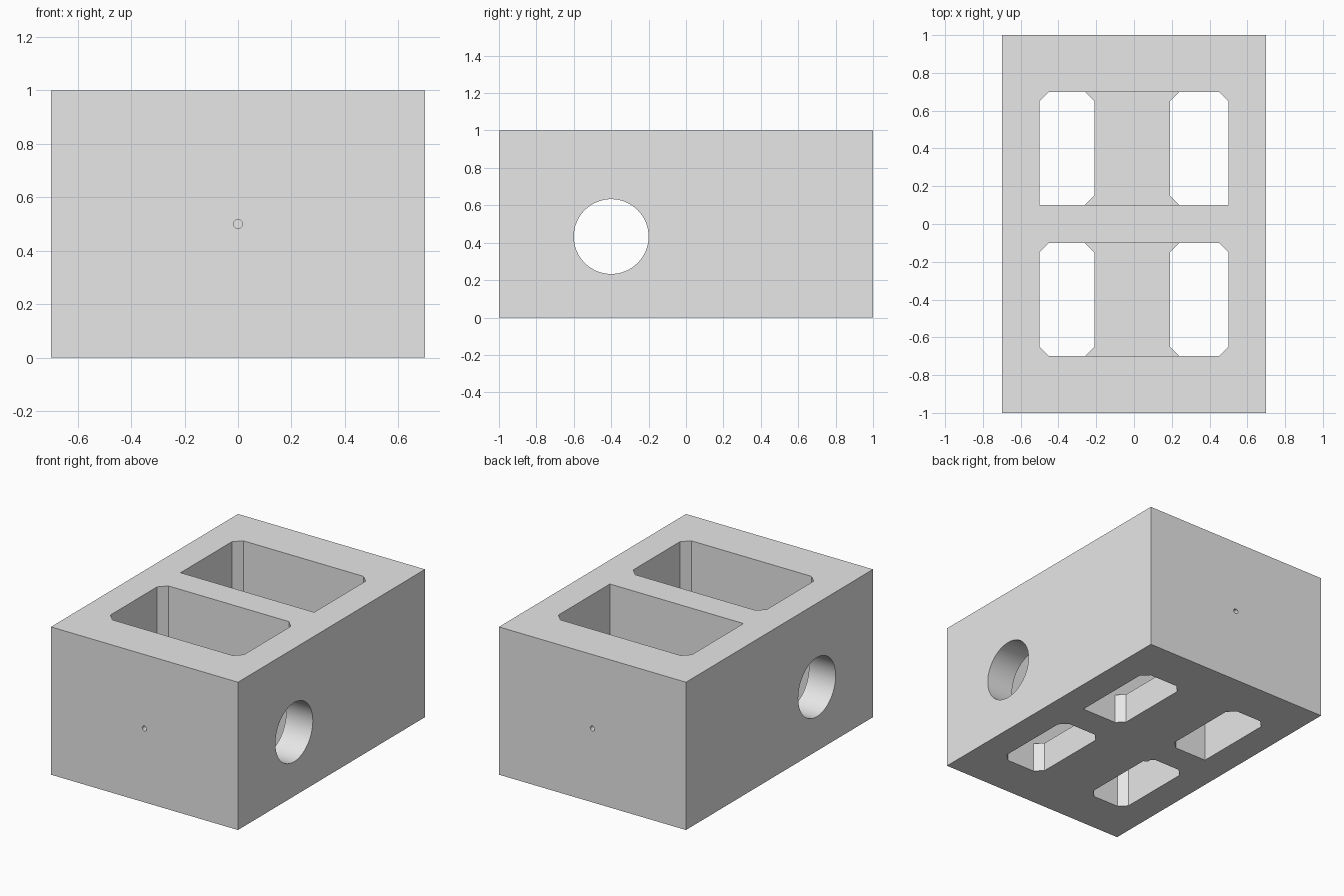
import bpy, bmesh, math

if "Cube" in bpy.data.objects:
    bpy.data.objects.remove(bpy.data.objects["Cube"])

WEB_TOP = 0.2      # height of the floor strip inside each pocket
CHAMFER = 0.05

grey = bpy.data.materials.new("concrete grey")
grey.diffuse_color = (0.8, 0.8, 0.8, 1)
grey.use_nodes = True
grey.node_tree.nodes["Principled BSDF"].inputs["Base Color"].default_value = grey.diffuse_color


def make_object(name, bm):
    bmesh.ops.recalc_face_normals(bm, faces=bm.faces[:])
    mesh = bpy.data.meshes.new(name)
    bm.to_mesh(mesh)
    bm.free()
    mesh.materials.append(grey)
    ob = bpy.data.objects.new(name, mesh)
    bpy.context.collection.objects.link(ob)
    return ob


def prism(name, x0, x1, y0, y1, z0, z1, sharp=()):
    """Upright box whose corners are chamfered, except those listed in sharp."""
    pts = []
    c = CHAMFER
    corners = [(x0, y0, 1, 1), (x1, y0, -1, 1), (x1, y1, -1, -1), (x0, y1, 1, -1)]
    for i, (x, y, sx, sy) in enumerate(corners):
        if i in sharp:
            pts.append((x, y))
        else:
            cut = [(x, y + sy * c), (x + sx * c, y)]
            pts += cut if i % 2 == 0 else cut[::-1]
    bm = bmesh.new()
    low = [bm.verts.new((x, y, z0)) for x, y in pts]
    high = [bm.verts.new((x, y, z1)) for x, y in pts]
    bm.faces.new(low)
    bm.faces.new(high)
    n = len(pts)
    for i in range(n):
        j = (i + 1) % n
        bm.faces.new((low[i], low[j], high[j], high[i]))
    return make_object(name, bm)


def cylinder(name, radius, depth, location, rotation, sides):
    bpy.ops.mesh.primitive_cylinder_add(vertices=sides, radius=radius, depth=depth,
                                        location=location, rotation=rotation)
    ob = bpy.context.object
    ob.name = name
    ob.data.materials.append(grey)
    return ob


# Solid block
block = prism("block", -0.7, 0.7, -1, 1, 0, 1, sharp=(0, 1, 2, 3))

cutters = []
for label, y0, y1, square in (("front", -0.7, -0.1, ()), ("back", 0.1, 0.7, (0, 1))):
    # Wide pocket from the top down to the floor strip
    cutters.append(prism(label + "_pocket", -0.5, 0.5, y0, y1, WEB_TOP, 1.1, square))
    # Two narrow openings through the floor, either side of the strip
    cutters.append(prism(label + "_left_opening", -0.5, -0.21, y0, y1, -0.1, WEB_TOP + 0.1,
                         [i for i in square if i == 0]))
    cutters.append(prism(label + "_right_opening", 0.19, 0.5, y0, y1, -0.1, WEB_TOP + 0.1,
                         [i for i in square if i == 1]))

# Round bore through both side walls
cutters.append(cylinder("side_bore", 0.2, 1.8, (0, -0.4, 0.433), (0, math.pi / 2, 0), 64))
# Small pilot holes in the front and back walls
for label, y in (("front", -1), ("back", 1)):
    cutters.append(cylinder(label + "_pilot_hole", 0.017, 0.4, (0, y, 0.5),
                            (math.pi / 2, 0, 0), 24))

# Cut everything out of the block, then remove the cutters
for cutter in cutters:
    cutter.hide_render = True
    mod = block.modifiers.new(cutter.name, 'BOOLEAN')
    mod.operation = 'DIFFERENCE'
    mod.solver = 'EXACT'
    mod.object = cutter
bpy.context.view_layer.update()
evaluated = block.evaluated_get(bpy.context.evaluated_depsgraph_get())
result = bpy.data.meshes.new_from_object(evaluated)
block.modifiers.clear()
block.data = result
for cutter in cutters:
    bpy.data.objects.remove(cutter)

# Smooth bores, crisp edges
bpy.ops.object.select_all(action='DESELECT')
block.select_set(True)
bpy.context.view_layer.objects.active = block
bpy.ops.object.shade_smooth_by_angle(angle=math.radians(30))
